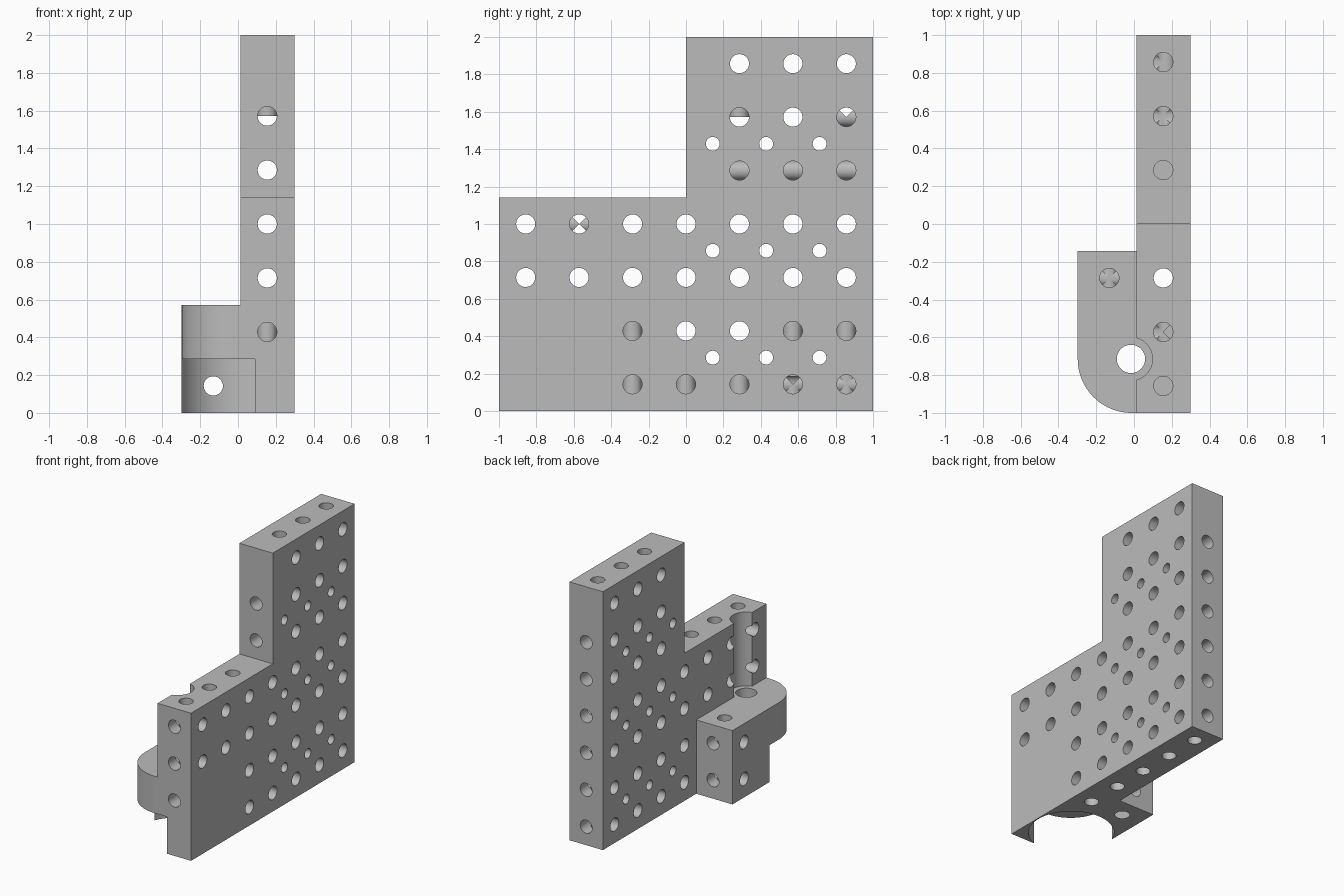
import bpy, bmesh, math
from mathutils import Matrix, Vector

if "Cube" in bpy.data.objects:
    bpy.data.objects.remove(bpy.data.objects["Cube"], do_unlink=True)

P = 2 / 7                      # hole pitch and plate thickness
H = P / 2
X0, X1 = 0.012, 0.298          # plate faces
XC = 0.155                     # plate mid plane
XB = XC - P                    # block mid plane
BORE = (-0.016, -1 + 2.5 * H * 0.8)   # bore axis in plan
R, R_SMALL = 0.051, 0.037
AXES = {"x": Vector((1, 0, 0)), "y": Vector((0, 1, 0)), "z": Vector((0, 0, 1))}

grey = bpy.data.materials.new("plain grey")
grey.use_nodes = True
grey.diffuse_color = (0.5, 0.5, 0.5, 1)
grey.node_tree.nodes["Principled BSDF"].inputs["Base Color"].default_value = (0.5, 0.5, 0.5, 1)


def make_object(name, bm):
    bmesh.ops.recalc_face_normals(bm, faces=bm.faces)
    mesh = bpy.data.meshes.new(name)
    bm.to_mesh(mesh)
    bm.free()
    mesh.materials.append(grey)
    obj = bpy.data.objects.new(name, mesh)
    bpy.context.collection.objects.link(obj)
    return obj


def prism(name, points, direction):
    """Extrude a flat outline along a direction."""
    bm = bmesh.new()
    face = bm.faces.new([bm.verts.new(p) for p in points])
    out = bmesh.ops.extrude_face_region(bm, geom=[face])
    verts = [v for v in out["geom"] if isinstance(v, bmesh.types.BMVert)]
    bmesh.ops.translate(bm, verts=verts, vec=direction)
    return make_object(name, bm)


def drills(name, axis, holes, segments=32):
    """Cylinders along an axis; each hole is (start point, end coordinate, radius)."""
    bm = bmesh.new()
    i = "xyz".index(axis)
    turn = AXES["z"].rotation_difference(AXES[axis]).to_matrix().to_4x4()
    for start, end, radius in holes:
        mid = Vector(start)
        length = abs(end - mid[i])
        mid[i] = (mid[i] + end) / 2
        bmesh.ops.create_cone(bm, cap_ends=True, segments=segments, radius1=radius,
                              radius2=radius, depth=length,
                              matrix=Matrix.Translation(mid) @ turn)
    obj = make_object(name, bm)
    obj.hide_render = True
    return obj


def combine(target, tool, operation):
    mod = target.modifiers.new(tool.name, "BOOLEAN")
    mod.operation, mod.object, mod.solver = operation, tool, "EXACT"
    bpy.context.view_layer.objects.active = target
    bpy.ops.object.modifier_apply(modifier=mod.name)
    bpy.data.objects.remove(tool, do_unlink=True)


# Stepped upright plate
outline = [(-1, 0), (1, 0), (1, 2), (0, 2), (0, 4 * P), (-1, 4 * P)]
body = prism("stepped_mounting_plate", [(X0, y, z) for y, z in outline], (X1 - X0, 0, 0))

# Side block with one rounded corner
cx, cy, cr = -0.298 + P, -1 + P, P
arc = [(cx + cr * math.cos(a), cy + cr * math.sin(a), 0)
       for a in (math.pi * (1 + k / 48) for k in range(25))]
block = prism("rounded_side_block", arc + [(0.1, -1, 0), (0.1, -H, 0), (-0.298, -H, 0)],
              (0, 0, 2 * P))
combine(body, block, "UNION")

# Round pocket below, bore through the block, groove up the plate
bx, by = BORE[0], cy
combine(body, drills("pocket_cutter", "z", [((bx, by, -0.1), P, 0.305)], 96), "DIFFERENCE")
combine(body, drills("bore_cutter", "z", [((bx, by, 0.1), 0.8, 0.075)], 48), "DIFFERENCE")
combine(body, drills("groove_cutter", "z", [((bx, by, 2 * P), 1.3, 0.114)], 64), "DIFFERENCE")

# Cross holes through the wide face
cross = []
for row in range(7):
    first = -1 if row < 2 else -3 if row < 4 else 1
    cross += [((-0.5, c * P, H + row * P), 0.5, R) for c in range(first, 4)]
cross += [((-0.5, H + c * P, P + r * 2 * P), 0.5, R_SMALL) for c in range(3) for r in range(3)]
combine(body, drills("cross_hole_cutter", "x", cross), "DIFFERENCE")

# Lengthwise holes
along = [((XC, 1.1, H + row * P), -1.1 if row else by, R) for row in range(6)]
along += [((XB, 0, H), by, R), ((XB, 0, H + P), -1.5 * P, R)]
combine(body, drills("lengthwise_hole_cutter", "y", along), "DIFFERENCE")

# Upright holes
upright = [((XC, c * P, 2.1), 5.5 * P, R) for c in (1, 2, 3)]
upright += [((XC, c * P, -0.1), 2.5 * P, R) for c in range(4)]
upright += [((XC, c * P, 1.3), 2 * P, R) for c in (-3, -2)]
upright += [((x, -P, -0.1), 1.3, R) for x in (XC, XB)]
combine(body, drills("upright_hole_cutter", "z", upright), "DIFFERENCE")

# Smooth curved walls, crisp edges
bpy.ops.object.select_all(action="DESELECT")
body.select_set(True)
bpy.context.view_layer.objects.active = body
bpy.ops.object.shade_smooth_by_angle(angle=math.radians(30))
